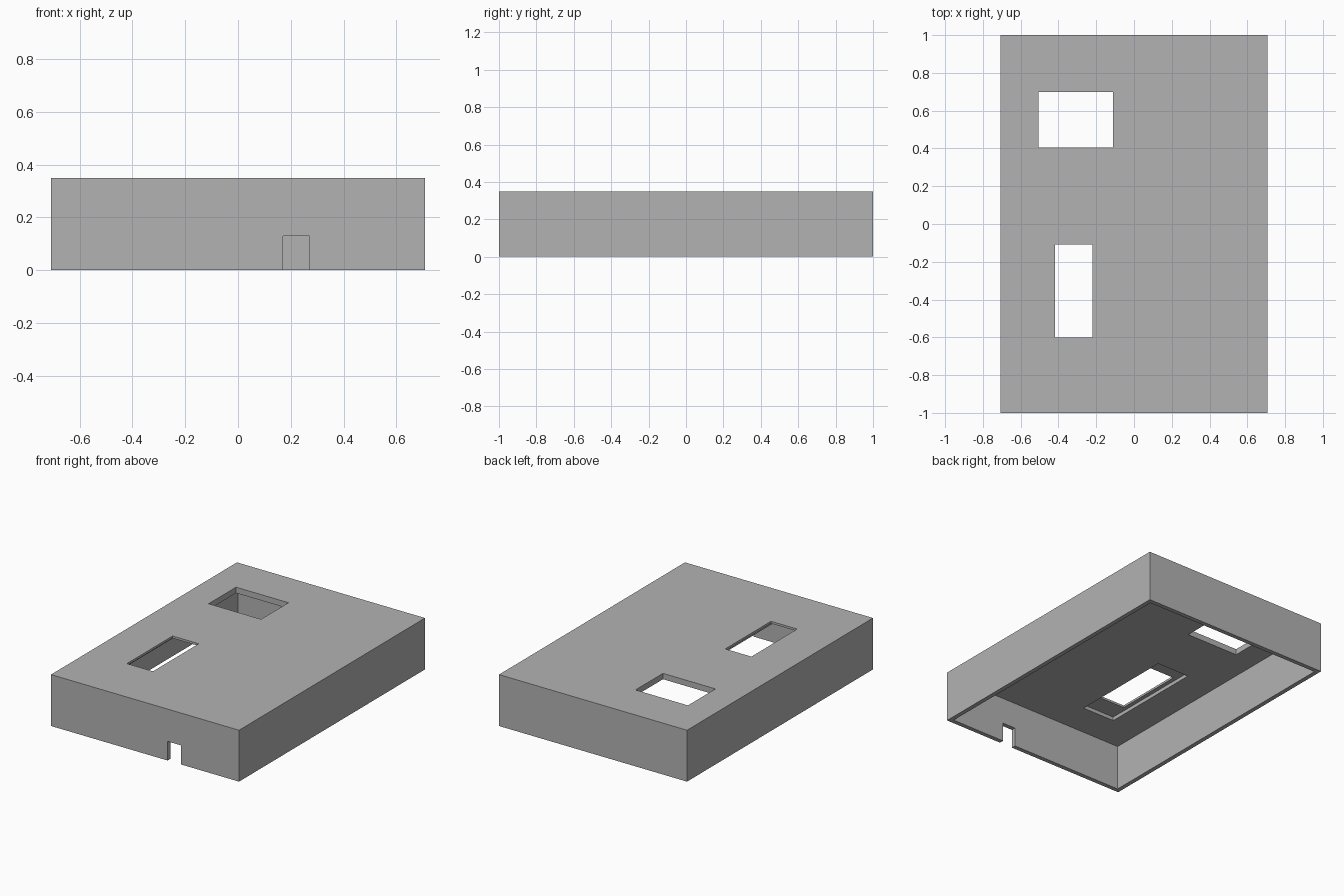
import bpy
import bmesh
from mathutils import Matrix, Vector

default = bpy.data.objects.get("Cube")
if default:
    bpy.data.objects.remove(default, do_unlink=True)

grey = bpy.data.materials.new("plain_grey")
grey.use_nodes = True
grey.diffuse_color = (0.45, 0.45, 0.45, 1)
grey.node_tree.nodes["Principled BSDF"].inputs["Base Color"].default_value = grey.diffuse_color


def block(name, low, high):
    """Box between two opposite corners."""
    low, high = Vector(low), Vector(high)
    mesh = bpy.data.meshes.new(name)
    bm = bmesh.new()
    place = Matrix.Translation((low + high) / 2) @ Matrix.Diagonal((*(high - low), 1))
    bmesh.ops.create_cube(bm, size=1, matrix=place)
    bm.to_mesh(mesh)
    bm.free()
    mesh.materials.append(grey)
    obj = bpy.data.objects.new(name, mesh)
    bpy.context.collection.objects.link(obj)
    return obj


W, L, H = 0.708, 1.0, 0.35     # half width, half length, height
WALL, CEILING = 0.03, 0.31

# Outer body of the cover
cover = block("enclosure_cover", (-W, -L, 0), (W, L, H))

cutters = [
    # Hollow inside, open at the bottom
    block("cavity_cutter", (WALL - W, WALL - L, -0.1), (W - WALL, L - WALL, CEILING)),
    # Wide window near the back
    block("window_cutter", (-0.505, 0.405, 0.2), (-0.11, 0.7, 0.5)),
    # Long slot and the recess around it on the underside
    block("recess_cutter", (-0.445, -0.735, 0.2), (-0.2, 0, 0.335)),
    block("slot_cutter", (-0.417, -0.6, 0.2), (-0.22, -0.108, 0.5)),
    # Cable notch in the front wall
    block("notch_cutter", (0.17, -1.1, -0.1), (0.27, -0.9, 0.13)),
]

for cutter in cutters:
    cutter.hide_render = True
    cut = cover.modifiers.new(cutter.name, "BOOLEAN")
    cut.operation = "DIFFERENCE"
    cut.solver = "EXACT"
    cut.object = cutter

# Bake the cuts and discard the cutters
graph = bpy.context.evaluated_depsgraph_get()
baked = bpy.data.meshes.new_from_object(cover.evaluated_get(graph))
cover.modifiers.clear()
cover.data = baked
for cutter in cutters:
    bpy.data.objects.remove(cutter, do_unlink=True)
